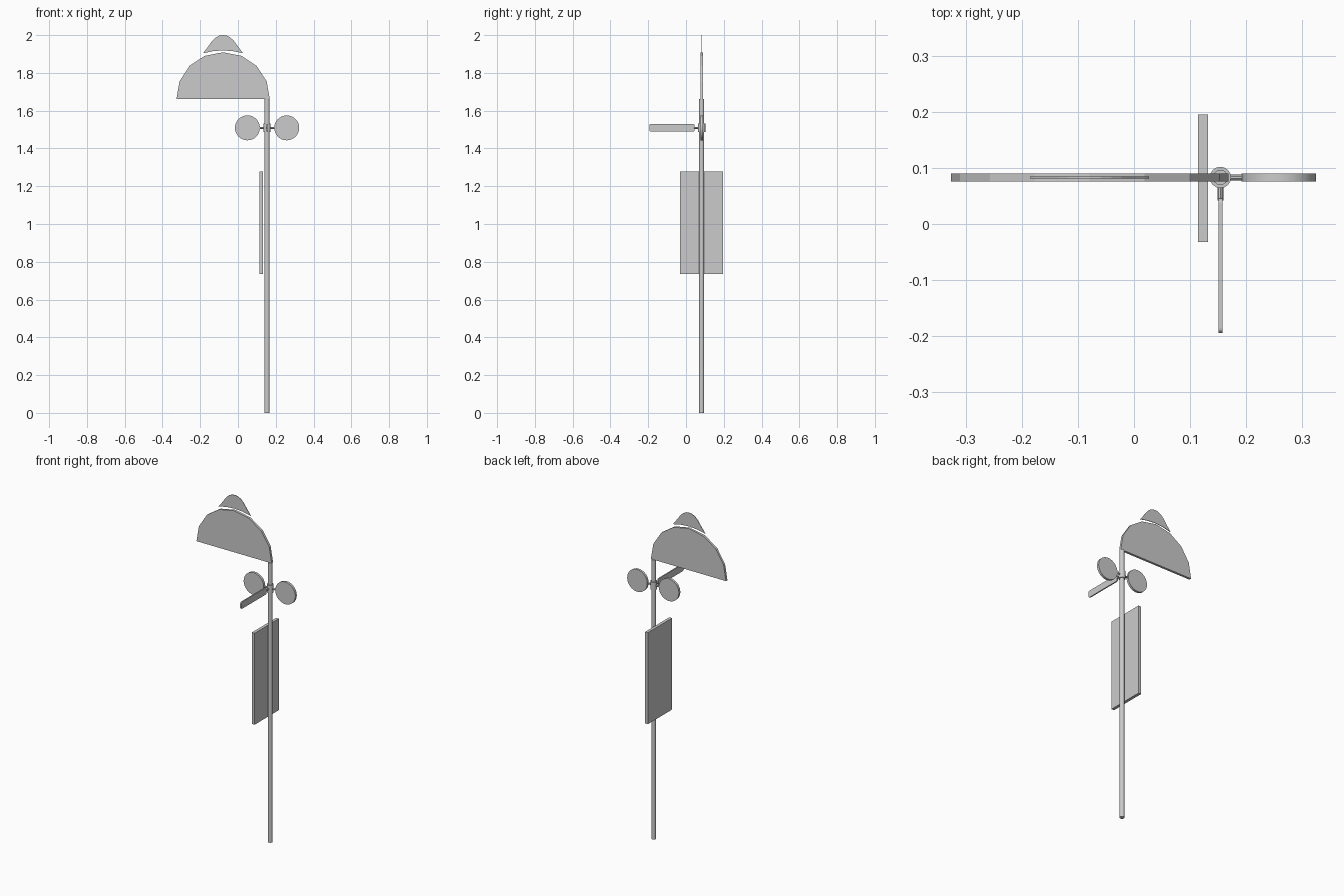
import bpy, bmesh, math
from mathutils import Vector

if "Cube" in bpy.data.objects:
    bpy.data.objects.remove(bpy.data.objects["Cube"])

PX, PY = 0.154, 0.083   # pole axis
HUB_Z = 1.509


def cylinder(name, centre, radius, length, axis='Z', sides=16):
    rot = {'X': (0, math.pi / 2, 0), 'Y': (math.pi / 2, 0, 0), 'Z': (0, 0, 0)}[axis]
    bpy.ops.mesh.primitive_cylinder_add(vertices=sides, radius=radius, depth=length,
                                        location=centre, rotation=rot)
    ob = bpy.context.object
    ob.name = name
    bpy.ops.object.shade_smooth_by_angle(angle=math.radians(35))
    return ob


def box(name, lo, hi):
    lo, hi = Vector(lo), Vector(hi)
    bpy.ops.mesh.primitive_cube_add(size=1, location=(lo + hi) / 2)
    ob = bpy.context.object
    ob.name = name
    ob.scale = hi - lo
    bpy.ops.object.transform_apply(location=False, rotation=False, scale=True)
    return ob


def plate(name, outline, y0, y1):
    """Extrude an x-z outline from y0 to y1."""
    bm = bmesh.new()
    face = bm.faces.new([bm.verts.new((x, y0, z)) for x, z in outline])
    new = bmesh.ops.extrude_face_region(bm, geom=[face])['geom']
    bmesh.ops.translate(bm, vec=(0, y1 - y0, 0),
                        verts=[v for v in new if isinstance(v, bmesh.types.BMVert)])
    bmesh.ops.recalc_face_normals(bm, faces=bm.faces)
    me = bpy.data.meshes.new(name)
    bm.to_mesh(me)
    bm.free()
    ob = bpy.data.objects.new(name, me)
    bpy.context.collection.objects.link(ob)
    return ob


# Pole in two sections with a collar
cylinder("lower_pole", (PX, PY, 0.75), 0.0135, 1.5)
cylinder("upper_pole", (PX, PY, 1.58), 0.0135, 0.165)
cylinder("collar", (PX, PY, HUB_Z), 0.019, 0.046)

# Round signs either side on short arms
for side, s in (("left", -1), ("right", 1)):
    cylinder(side + "_arm", (PX + s * 0.028, PY, HUB_Z), 0.0055, 0.032, 'X', 10)
    cylinder(side + "_round_sign", (PX + s * 0.104, PY, HUB_Z), 0.066, 0.014, 'Y', 32)

# Narrow sign pointing forward
cylinder("front_arm", (PX, 0.055, HUB_Z), 0.0055, 0.026, 'Y', 10)
blade = box("front_blade_sign", (PX - 0.0035, -0.194, 1.489), (PX + 0.0035, 0.045, 1.530))
bm = bmesh.new()
bm.from_mesh(blade.data)
corners = [e for e in bm.edges if abs((e.verts[0].co - e.verts[1].co).normalized().x) > 0.9]
bmesh.ops.bevel(bm, geom=corners, offset=0.008, segments=3, profile=0.5, affect='EDGES')
bm.to_mesh(blade.data)
bm.free()

# Tall notice board
box("notice_board", (0.114, -0.032, 0.734), (0.132, 0.195, 1.278))

# Large half-round sign, outline mirrored about its centre line
CX = -0.079
half = [(0.247, 1.662), (0.231, 1.755), (0.178, 1.837), (0.098, 1.890)]
plate("half_round_sign",
      [(CX + x, z) for x, z in half] + [(CX, 1.909)] + [(CX - x, z) for x, z in half[::-1]],
      PY - 0.007, PY + 0.007)

# Small bell-shaped crest with a curved lower edge
top = [(0.106, 1.904), (0.083, 1.934), (0.057, 1.970), (0.039, 1.987), (0.020, 1.997)]
low = [(0.053, 1.915)]
plate("crest",
      [(CX + x, z) for x, z in top] + [(CX, 2.0)] + [(CX - x, z) for x, z in top[::-1]]
      + [(CX - x, z) for x, z in low] + [(CX, 1.919)] + [(CX + x, z) for x, z in low],
      PY - 0.0015, PY + 0.0015)
